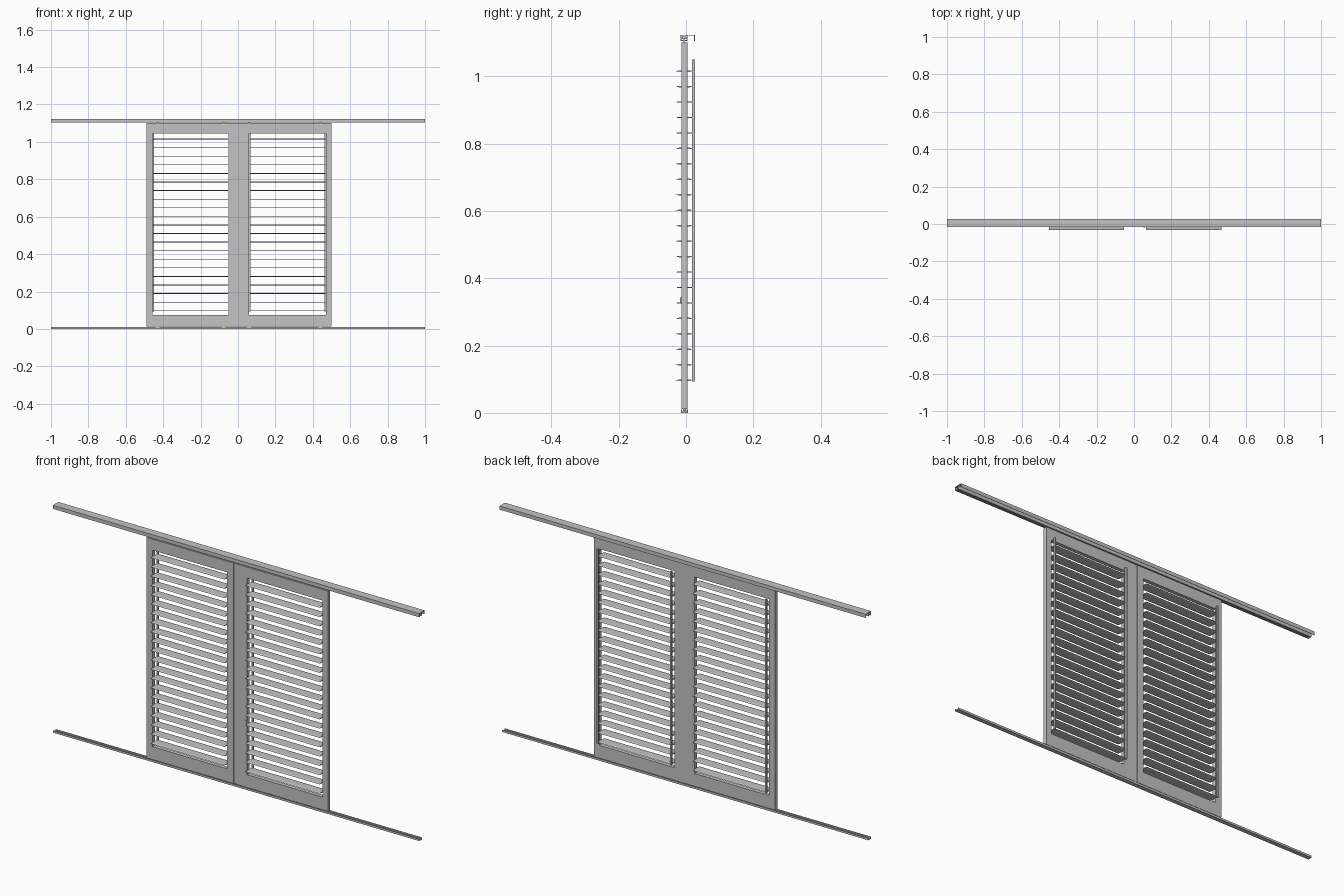
import bpy
import bmesh

cube = bpy.data.objects.get("Cube")
if cube:
    bpy.data.objects.remove(cube, do_unlink=True)

grey = bpy.data.materials.new("light grey metal")
grey.use_nodes = True
colour = (0.55, 0.55, 0.55, 1)
grey.diffuse_color = colour
grey.node_tree.nodes["Principled BSDF"].inputs["Base Color"].default_value = colour


def finish(name, bm):
    bmesh.ops.recalc_face_normals(bm, faces=bm.faces[:])
    mesh = bpy.data.meshes.new(name)
    bm.to_mesh(mesh)
    bm.free()
    mesh.materials.append(grey)
    obj = bpy.data.objects.new(name, mesh)
    bpy.context.collection.objects.link(obj)
    return obj


def extrude_x(name, profile, x0, x1):
    """Extrude a closed (y, z) profile along x."""
    bm = bmesh.new()
    face = bm.faces.new([bm.verts.new((x0, y, z)) for y, z in profile])
    ext = bmesh.ops.extrude_face_region(bm, geom=[face], use_keep_orig=True)
    verts = [v for v in ext["geom"] if isinstance(v, bmesh.types.BMVert)]
    bmesh.ops.translate(bm, verts=verts, vec=(x1 - x0, 0, 0))
    return finish(name, bm)


def box(name, x0, x1, y0, y1, z0, z1):
    return extrude_x(name, [(y0, z0), (y1, z0), (y1, z1), (y0, z1)], x0, x1)


FRONT, BACK = -0.014, 0.005
BOTTOM, TOP = 0.012, 1.10
SILL, HEAD = 0.075, 1.045
SLATS, LOW_SLAT, STEP = 21, 0.097, 0.0459

# Top track: channel with inward lips, cover plate and back flange
t = 0.002
extrude_x("top_track", [
    (-0.016, 1.105), (-0.008, 1.105), (-0.008, 1.105 + t), (-0.016 + t, 1.105 + t),
    (-0.016 + t, 1.123 - t), (0.005 - t, 1.123 - t), (0.005 - t, 1.105 + t),
    (-0.003, 1.105 + t), (-0.003, 1.105), (0.005, 1.105), (0.005, 1.123 - t),
    (0.026 - t, 1.123 - t), (0.026 - t, 1.105), (0.026, 1.105),
    (0.026, 1.123), (-0.016, 1.123)], -1, 1)

# Floor track: shallow channel
extrude_x("floor_track", [
    (-0.015, 0), (0.006, 0), (0.006, 0.010), (0.003, 0.010), (0.003, 0.004),
    (-0.012, 0.004), (-0.012, 0.010), (-0.015, 0.010)], -1, 1)


def shutter(side, x0, x1, open0, open1, rods):
    # Frame
    box(side + "_outer_stile_a", x0, open0, FRONT, BACK, BOTTOM, TOP)
    box(side + "_outer_stile_b", open1, x1, FRONT, BACK, BOTTOM, TOP)
    box(side + "_bottom_rail", open0, open1, FRONT, BACK, BOTTOM, SILL)
    box(side + "_top_rail", open0, open1, FRONT, BACK, HEAD, TOP)
    # Slats: thin tapered section, repeated upwards
    z = LOW_SLAT
    slat = extrude_x(side + "_slats", [
        (-0.031, z), (-0.020, z - 0.002), (0.011, z - 0.002), (0.022, z),
        (0.011, z + 0.002), (-0.020, z + 0.002)], open0 + 0.003, open1 - 0.003)
    array = slat.modifiers.new("stack", "ARRAY")
    array.count = SLATS
    array.use_relative_offset = False
    array.use_constant_offset = True
    array.constant_offset_displace = (0, 0, STEP)
    # Tilt rods behind the slats
    for i, x in enumerate(rods):
        box(f"{side}_tilt_rod_{i + 1}", x - 0.004, x + 0.004, 0.018, 0.026, 0.093, 1.05)
    # Hangers in the top track and guides in the floor track
    for i, x in enumerate((x0 + 0.06, x1 - 0.06)):
        box(f"{side}_hanger_{i + 1}", x - 0.004, x + 0.004, -0.007, -0.004, TOP, 1.112)
        box(f"{side}_roller_{i + 1}", x - 0.012, x + 0.012, -0.012, 0.001, 1.110, 1.118)
        box(f"{side}_guide_{i + 1}", x - 0.012, x + 0.012, -0.009, 0.0, 0.005, BOTTOM)


shutter("right", -0.49, -0.015, -0.457, -0.05, [-0.453])
shutter("left", 0.0, 0.50, 0.06, 0.47, [0.064, 0.466])

# Closing strip between the shutters and a small pull
box("meeting_strip", -0.015, 0.0, FRONT + 0.004, BACK - 0.001, BOTTOM, TOP)
box("pull_knob", 0.050, 0.058, FRONT - 0.004, FRONT, 0.328, 0.342)
